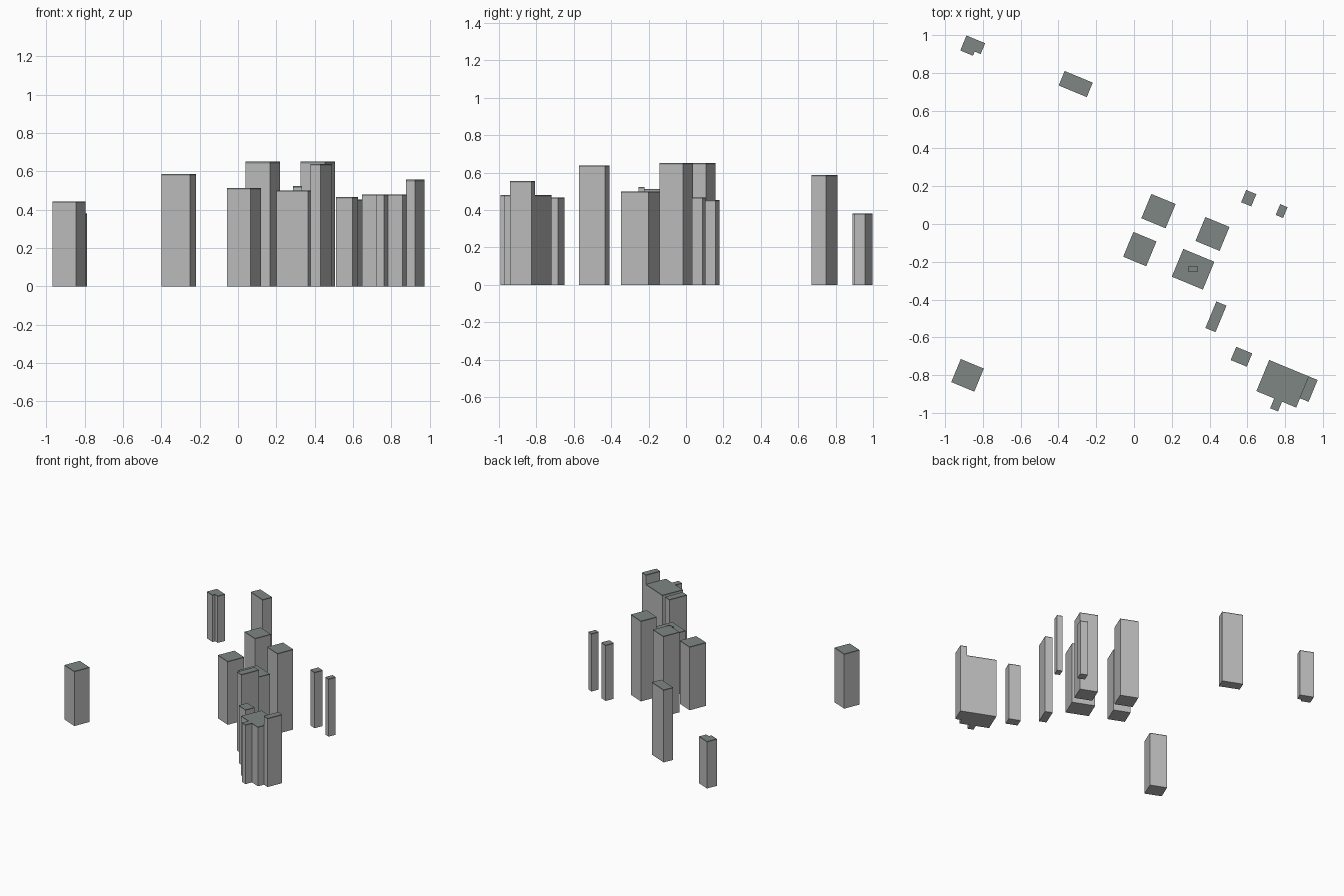
import bpy, bmesh
from math import radians
from mathutils import Matrix, Vector

cube = bpy.data.objects.get("Cube")
if cube:
    bpy.data.objects.remove(cube, do_unlink=True)


def material(name, rgb):
    mat = bpy.data.materials.new(name)
    mat.use_nodes = True
    mat.diffuse_color = (*rgb, 1)
    mat.node_tree.nodes["Principled BSDF"].inputs["Base Color"].default_value = (*rgb, 1)
    return mat


WALL = material("light grey wall", (0.50, 0.50, 0.50))
ROOF = material("grey green roof", (0.21, 0.24, 0.225))
STREET_ANGLE = -22.5
ROOF_DEPTH = 0.008


def rect(w, d):
    return [(0, 0), (w, 0), (w, d), (0, d)]


def tower(name, corner, outline, top, base=0.0, angle=STREET_ANGLE):
    """Extrude a footprint measured right and forward from its back left corner."""
    turn = Matrix.Rotation(radians(angle), 2)
    plan = [Vector(corner) + turn @ Vector((u, -v)) for u, v in outline]
    bm = bmesh.new()
    levels = [base, top - ROOF_DEPTH, top]
    rings = [[bm.verts.new((p.x, p.y, z)) for p in plan] for z in levels]
    bm.faces.new(rings[0])
    n = len(plan)
    # Lower band is wall; the thin upper band and the cap are roof
    for band, (low, high) in enumerate(zip(rings, rings[1:])):
        for i in range(n):
            j = (i + 1) % n
            face = bm.faces.new((low[i], low[j], high[j], high[i]))
            face.material_index = band
    bm.faces.new(rings[-1]).material_index = 1
    bmesh.ops.recalc_face_normals(bm, faces=bm.faces)
    mesh = bpy.data.meshes.new(name)
    bm.to_mesh(mesh)
    bm.free()
    mesh.materials.append(WALL)
    mesh.materials.append(ROOF)
    obj = bpy.data.objects.new(name, mesh)
    bpy.context.collection.objects.link(obj)
    return obj


# Outlying towers
tower("front_west_tower", (-0.917, -0.715), rect(0.132, 0.132), 0.443)
tower("back_west_tower", (-0.887, 0.998),
      [(0, 0), (0.107, 0), (0.107, 0.062), (0.073, 0.062), (0.073, 0.086), (0, 0.086)], 0.38)
tower("back_slab_tower", (-0.367, 0.81), rect(0.161, 0.083), 0.587)

# Central cluster
tower("central_back_tower", (0.092, 0.159), rect(0.139, 0.139), 0.65)
tower("central_west_tower", (-0.003, -0.042), rect(0.132, 0.142), 0.513)
tower("central_east_tower", (0.378, 0.037), rect(0.138, 0.137), 0.65)
tower("central_front_tower", (0.261, -0.132), rect(0.178, 0.159), 0.50)
tower("rooftop_plant_room", (0.288, -0.222), rect(0.047, 0.032), 0.522, base=0.49, angle=0)

# Slender eastern towers
tower("slender_tower_inner", (0.594, 0.18), rect(0.058, 0.07), 0.452)
tower("slender_tower_outer", (0.774, 0.105), rect(0.042, 0.062), 0.467)

# Front eastern group
tower("narrow_slab_tower", (0.436, -0.41), rect(0.058, 0.152), 0.638)
tower("small_front_tower", (0.541, -0.65), rect(0.092, 0.076), 0.467)
tower("large_block_with_wing", (0.716, -0.72),
      [(0, 0), (0.228, 0), (0.228, 0.178), (0.147, 0.178), (0.147, 0.234),
       (0.102, 0.234), (0.102, 0.178), (0, 0.178)], 0.48)
tower("large_block_stair_tower", (0.924, -0.806), rect(0.052, 0.125), 0.556)
